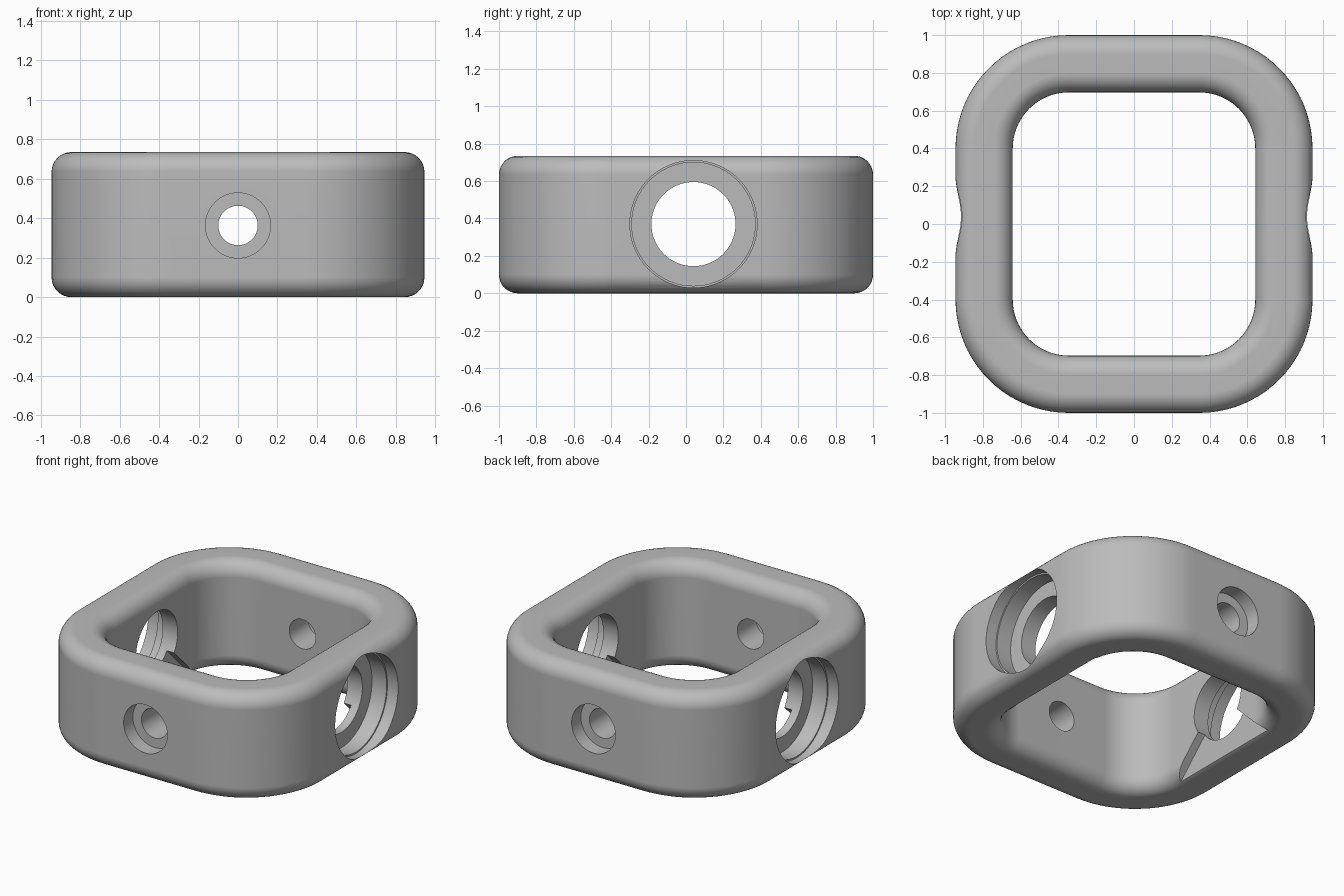
import bpy, bmesh
from math import cos, sin, pi, radians
from mathutils import Matrix, Vector

if "Cube" in bpy.data.objects:
    bpy.data.objects.remove(bpy.data.objects["Cube"])

HEIGHT = 0.735
CORNER_X, CORNER_Y = 0.345, 0.40      # corner arc centres
R_OUT, R_IN, FILLET = 0.60, 0.297, 0.10
BORE_Y, BORE_Z = 0.04, 0.37
OUT_X, IN_X, OUT_Y = CORNER_X + R_OUT, CORNER_X + R_IN, CORNER_Y + R_OUT

grey = bpy.data.materials.new("plain grey")
grey.use_nodes = True
colour = (0.50, 0.50, 0.50, 1)
grey.diffuse_color = colour
grey.node_tree.nodes["Principled BSDF"].inputs["Base Color"].default_value = colour


def make_object(name, bm):
    bmesh.ops.recalc_face_normals(bm, faces=bm.faces)
    mesh = bpy.data.meshes.new(name)
    bm.to_mesh(mesh)
    bm.free()
    obj = bpy.data.objects.new(name, mesh)
    bpy.context.collection.objects.link(obj)
    return obj


def section(steps=8):
    """Rounded rectangle of the wall as (corner radius, height) pairs."""
    pts = []
    corners = [(R_OUT - FILLET, HEIGHT - FILLET), (R_IN + FILLET, HEIGHT - FILLET),
               (R_IN + FILLET, FILLET), (R_OUT - FILLET, FILLET)]
    for q, (r, z) in enumerate(corners):
        for i in range(steps + 1):
            a = (q + i / steps) * pi / 2
            pts.append((r + FILLET * cos(a), z + FILLET * sin(a)))
    return pts


def rounded_frame(name, steps=20):
    """Sweep the wall section around a rounded rectangle."""
    bm = bmesh.new()
    rings = []
    for q, (sx, sy) in enumerate([(1, 1), (-1, 1), (-1, -1), (1, -1)]):
        for i in range(steps + 1):
            a = (q + i / steps) * pi / 2
            rings.append([bm.verts.new((sx * CORNER_X + r * cos(a),
                                        sy * CORNER_Y + r * sin(a), z))
                          for r, z in section()])
    for k, ring in enumerate(rings):
        nxt = rings[(k + 1) % len(rings)]
        for j in range(len(ring)):
            m = (j + 1) % len(ring)
            bm.faces.new((ring[j], nxt[j], nxt[m], ring[m]))
    return make_object(name, bm)


def cylinder(name, axis, start, end, radius, across, height):
    """Cylinder along x or y, from start to end."""
    bm = bmesh.new()
    mid = (start + end) / 2
    if axis == 'X':
        place = Matrix.Translation((mid, across, height)) @ Matrix.Rotation(pi / 2, 4, 'Y')
    else:
        place = Matrix.Translation((across, mid, height)) @ Matrix.Rotation(pi / 2, 4, 'X')
    bmesh.ops.create_cone(bm, cap_ends=True, segments=72, radius1=radius, radius2=radius,
                          depth=abs(end - start), matrix=place)
    return make_object(name, bm)


def wedge(name, side):
    """Shallow triangular recess flaring down from the bore."""
    bm = bmesh.new()
    apex, reach = 0.43, 0.55
    tri = [bm.verts.new((side * (IN_X + 0.055), BORE_Y + y, apex - abs(y)))
           for y in (-reach, 0, reach)]
    face = bm.faces.new(tri)
    new = bmesh.ops.extrude_face_region(bm, geom=[face])["geom"]
    bmesh.ops.translate(bm, vec=Vector((-side * 0.20, 0, 0)),
                        verts=[g for g in new if isinstance(g, bmesh.types.BMVert)])
    return make_object(name, bm)


def cut(target, cutter):
    """Subtract the cutter, then discard it."""
    cutter.hide_render = True
    mod = target.modifiers.new("cut", 'BOOLEAN')
    mod.operation, mod.solver, mod.object = 'DIFFERENCE', 'EXACT', cutter
    bpy.context.view_layer.objects.active = target
    bpy.ops.object.modifier_apply(modifier=mod.name)
    bpy.data.objects.remove(cutter)


frame = rounded_frame("rounded_frame")
frame.data.materials.append(grey)

for s in (-1, 1):
    # Large stepped side bores, given as (end depth, radius)
    for depth, radius in ((0.08, 0.34), (0.19, 0.33), (0.45, 0.225)):
        cut(frame, cylinder("bore_cutter", 'X', s * (OUT_X + 0.1), s * (OUT_X - depth),
                            radius, BORE_Y, BORE_Z))
    cut(frame, wedge("recess_cutter", s))
    # Counterbored screw holes front and back
    for depth, radius in ((0.10, 0.165), (0.45, 0.10)):
        cut(frame, cylinder("screw_cutter", 'Y', s * (OUT_Y + 0.1), s * (OUT_Y - depth),
                            radius, 0, 0.363))

# Smooth shading with crisp hole edges
bpy.ops.object.select_all(action='DESELECT')
frame.select_set(True)
bpy.context.view_layer.objects.active = frame
bpy.ops.object.shade_smooth_by_angle(angle=radians(30))
normals = frame.modifiers.new("even normals", 'WEIGHTED_NORMAL')
normals.keep_sharp = True
